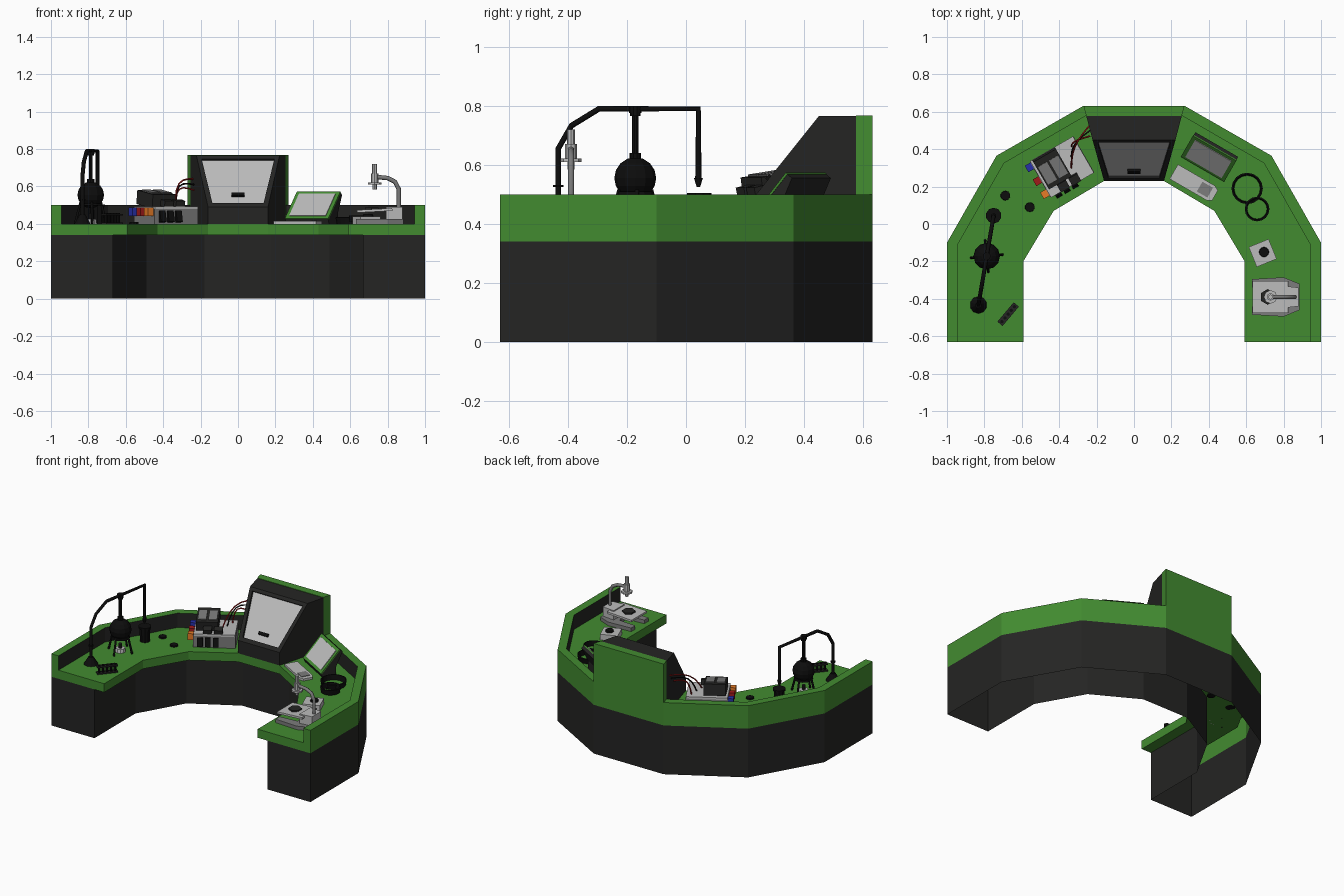
import bpy, bmesh, math
from mathutils import Vector, Matrix

if "Cube" in bpy.data.objects:
    bpy.data.objects.remove(bpy.data.objects["Cube"])


def mat(name, r, g, b):
    m = bpy.data.materials.new(name)
    m.diffuse_color = (r, g, b, 1)
    m.use_nodes = True
    m.node_tree.nodes["Principled BSDF"].inputs["Base Color"].default_value = m.diffuse_color
    return m


GREEN = mat("green", .055, .26, .03)
DARK = mat("charcoal", .018, .018, .017)
BLACK = mat("black", .004, .004, .004)
LIGHT = mat("light_grey", .5, .5, .5)
MID = mat("mid_grey", .2, .2, .2)
RED = mat("red", .35, .01, .01)
BLUE = mat("blue", .02, .03, .4)
ORANGE = mat("orange", .8, .2, .02)


def finish(bm, name, mats, recalc=True):
    if recalc:
        bmesh.ops.recalc_face_normals(bm, faces=bm.faces)
    me = bpy.data.meshes.new(name)
    bm.to_mesh(me)
    bm.free()
    for m in mats:
        me.materials.append(m)
    ob = bpy.data.objects.new(name, me)
    bpy.context.collection.objects.link(ob)
    return ob


def box(name, loc, size, m, rz=0, rx=0, ry=0):
    bm = bmesh.new()
    M = (Matrix.Translation(loc) @ Matrix.Rotation(math.radians(rz), 4, 'Z')
         @ Matrix.Rotation(math.radians(ry), 4, 'Y') @ Matrix.Rotation(math.radians(rx), 4, 'X')
         @ Matrix.Diagonal((*size, 1)))
    bmesh.ops.create_cube(bm, size=1, matrix=M)
    return finish(bm, name, [m])


def cone(name, x, y, z0, z1, r0, r1, m, n=10):
    bm = bmesh.new()
    bmesh.ops.create_cone(bm, cap_ends=True, segments=n, radius1=r0, radius2=r1, depth=z1 - z0,
                          matrix=Matrix.Translation((x, y, (z0 + z1) / 2)))
    return finish(bm, name, [m])


def prism(name, pts, z0, z1, m, M=Matrix()):
    """Extrude a flat outline from z0 to z1, then move it by M."""
    bm = bmesh.new()
    f = bm.faces.new([bm.verts.new((x, y, z0)) for x, y in pts])
    r = bmesh.ops.extrude_face_region(bm, geom=[f])
    bmesh.ops.translate(bm, vec=(0, 0, z1 - z0), verts=[v for v in r["geom"] if isinstance(v, bmesh.types.BMVert)])
    bm.transform(M)
    return finish(bm, name, [m])


def tube(name, pts, r, m):
    cu = bpy.data.curves.new(name, 'CURVE')
    cu.dimensions = '3D'
    cu.bevel_depth, cu.bevel_resolution, cu.use_fill_caps = r, 1, True
    s = cu.splines.new('POLY')
    s.points.add(len(pts) - 1)
    for p, c in zip(s.points, pts):
        p.co = (*c, 1)
    cu.materials.append(m)
    ob = bpy.data.objects.new(name, cu)
    bpy.context.collection.objects.link(ob)
    return ob


def frame(cx, cy, deg):
    """Local-to-world placement on the desk top."""
    M = Matrix.Translation((cx, cy, 0)) @ Matrix.Rotation(math.radians(deg), 4, 'Z')
    return lambda x, y, z: M @ Vector((x, y, z))


# ---- horseshoe desk -------------------------------------------------
def outline(half):
    return [(-x, y) for x, y in half] + [(x, y) for x, y in reversed(half)]


OUT = outline([(1, -.63), (1, -.1), (.735, .365), (.27, .632)])
RIM = outline([(.945, -.63), (.945, -.115), (.695, .325), (.255, .58)])
INN = outline([(.592, -.63), (.592, -.2), (.43, .07), (.16, .23)])
BAS = outline([(.667, -.63), (.667, -.18), (.49, .13), (.18, .305)])


def loft(name, strips, caps, mats):
    """Strips join two outlines at given heights; caps close the two arm ends."""
    bm = bmesh.new()
    for (a, za), (b, zb), mi in strips:
        va = [bm.verts.new((*p, za)) for p in a]
        vb = [bm.verts.new((*p, zb)) for p in b]
        for i in range(len(a) - 1):
            bm.faces.new((va[i], vb[i], vb[i + 1], va[i + 1])).material_index = mi
    for end in (0, -1):
        vs = [bm.verts.new((*o[end], z)) for o, z in caps]
        bm.faces.new(vs if end == 0 else vs[::-1])
    bmesh.ops.remove_doubles(bm, verts=bm.verts, dist=1e-4)
    return finish(bm, name, mats)


loft("desk_base", [((OUT, 0), (OUT, .34), 0), ((BAS, .34), (BAS, 0), 0)],
     [(OUT, 0), (OUT, .34), (BAS, .34), (BAS, 0)], [DARK])
section = [(BAS, .34), (INN, .34), (INN, .40), (RIM, .40), (RIM, .50), (OUT, .50), (OUT, .34)]
loft("desk_top", [(section[i], section[i + 1], int(i == 3)) for i in range(6)],
     section[1:], [GREEN, DARK])

# ---- centre console -------------------------------------------------
prism("console_back_panel", [(-.27, .632), (.27, .632), (.255, .577), (-.255, .577)], .40, .768, GREEN)
bm = bmesh.new()
prof = [(.577, .40, .255), (.577, .765, .255), (.45, .765, .222), (.23, .49, .16), (.23, .40, .16)]
L = [bm.verts.new((-w, y, z)) for y, z, w in prof]
R = [bm.verts.new((w, y, z)) for y, z, w in prof]
bm.faces.new(L)
bm.faces.new(R[::-1])
faces = [bm.faces.new((L[i], R[i], R[(i + 1) % 5], L[(i + 1) % 5])) for i in range(5)]
bmesh.ops.recalc_face_normals(bm, faces=bm.faces)
bmesh.ops.inset_region(bm, faces=[faces[2]], thickness=.036, depth=0)
bmesh.ops.inset_region(bm, faces=[faces[2]], thickness=.002, depth=-.012)
faces[2].material_index = 1
finish(bm, "console_body", [DARK, LIGHT])
box("console_handle", (0, .281, .556), (.07, .02, .016), BLACK, rx=51)

# ---- tilted monitor and keypad on the right --------------------------
P = frame(.405, .36, -30)
side = [(-.065, .40), (-.075, .425), (.055, .57), (.075, .555), (.03, .46), (.03, .40)]
turn = Matrix.Translation((.405, .36, 0)) @ Matrix.Rotation(math.radians(-30), 4, 'Z')
swap = Matrix(((0, 0, 1, 0), (1, 0, 0, 0), (0, 1, 0, 0), (0, 0, 0, 1)))
prism("monitor_body", side, -.132, .132, DARK, turn @ swap)
tilt = math.degrees(math.atan2(.145, .13))
box("monitor_bezel", P(0, -.01, .4985), (.268, .195, .008), GREEN, -30, tilt)
box("monitor_screen", P(0, -.013, .501), (.225, .155, .008), LIGHT, -30, tilt)
turn = Matrix.Translation((.325, .215, 0)) @ Matrix.Rotation(math.radians(-30), 4, 'Z')
prism("keypad", [(-.13, -.045), (.1, -.045), (.125, -.03), (.125, .03), (.1, .045), (-.13, .045)], .40, .415, LIGHT, turn)
prism("keypad_window", [(.03, -.03), (.095, -.03), (.095, .03), (.03, .03)], .41, .418, MID, turn)

# ---- thin bands ------------------------------------------------------
for i, (x, y, r, z) in enumerate([(.605, .19, .084, .40), (.658, .08, .066, .41)]):
    bm = bmesh.new()
    bmesh.ops.create_cone(bm, cap_ends=False, segments=16, radius1=r * .92, radius2=r, depth=.035,
                          matrix=Matrix.Translation((x, y, z + .0175)))
    ob = finish(bm, f"band_{i + 1}", [BLACK])
    ob.modifiers.new("thickness", 'SOLIDIFY').thickness = .008

# ---- small box with knob ---------------------------------------------
box("knob_box", (.688, -.155, .42), (.115, .115, .04), LIGHT, 22)
cone("knob", .695, -.15, .44, .452, .027, .025, BLACK, 12)

# ---- microscope ------------------------------------------------------
prism("microscope_foot", [(.63, -.485), (.80, -.495), (.885, -.46), (.885, -.32), (.80, -.285), (.63, -.295),
                          (.63, -.34), (.76, -.35), (.76, -.43), (.63, -.44)], .40, .425, MID)
prism("microscope_pillar", [(.79, -.45), (.88, -.44), (.88, -.34), (.79, -.33)], .42, .49, LIGHT)
box("microscope_stage", (.73, -.39, .472), (.19, .17, .014), LIGHT, ry=-3)
cone("stage_disc", .715, -.39, .478, .488, .042, .042, DARK, 6)
tube("microscope_arm", [(.86, -.39, .48), (.86, -.39, .585), (.84, -.39, .625), (.80, -.39, .645), (.73, -.39, .652)], .012, MID)
for z0, z1, r in [(.585, .61, .012), (.61, .622, .036), (.622, .67, .02), (.67, .72, .013)]:
    cone("microscope_tube", .73, -.39, z0, z1, r, r, LIGHT, 8)

# ---- instrument with cables on the left -------------------------------
P = frame(-.385, .305, 30)
box("instrument_body", P(0, 0, .44), (.27, .22, .08), MID, 30)
box("instrument_top", P(0, 0, .487), (.265, .225, .014), LIGHT, 30)
box("instrument_display", P(-.05, .02, .532), (.14, .17, .075), DARK, 30, 8)
for i in (-1, 1):
    box("instrument_display_plate", P(-.05 + i * .034, .01, .572), (.055, .11, .006), MID, 30, 8)
    box("instrument_module", P(-.01 + i * .035, -.09, .51), (.055, .045, .035), DARK, 30, 12)
for i in range(3):
    box("instrument_slot", P(-.09 + i * .05, -.117, .44), (.035, .02, .06), BLACK, 30, -12)
for m, y, n in ((BLUE, .085, "blue"), (RED, 0, "red"), (ORANGE, -.08, "orange")):
    box(n + "_knob", P(-.152, y, .465), (.035, .04, .045), m, 30)
for i, m in enumerate((RED, BLACK, RED)):
    a, b = P(.04 + .03 * i, -.03 + .05 * i, .49), Vector((-.235, .53 - .03 * i, .64 - .03 * i))
    pts = [a.lerp(b, t / 6) + Vector((-.03, 0, .05)) * math.sin(math.pi * t / 6) for t in range(7)]
    tube(f"cable_{i + 1}", pts, .0045, m)

# ---- distilling apparatus --------------------------------------------
def along(y):
    return -.787 + (y + .17) * .17


fx, fy = along(-.172), -.172
bm = bmesh.new()
bmesh.ops.create_uvsphere(bm, u_segments=12, v_segments=8, radius=.071, matrix=Matrix.Translation((fx, fy, .555)))
finish(bm, "flask", [BLACK])
for z0, z1, r in [(.61, .64, .02), (.63, .79, .011), (.765, .775, .017), (.775, .80, .021)]:
    cone("flask_neck", fx, fy, z0, z1, r, r, BLACK)
path = [(-.433, .45), (-.433, .655), (-.388, .733), (-.295, .79), (.042, .79), (.042, .55)]
tube("still_pipe", [(along(y), y, z) for y, z in path], .011, BLACK)
cone("pipe_nozzle", along(.042), .042, .525, .555, .006, .015, BLACK)
cone("pipe_base", along(-.433), -.433, .40, .45, .046, .016, BLACK)
cone("pipe_collar", along(-.433), -.433, .525, .532, .017, .017, BLACK)
cone("collecting_jar", along(.045), .045, .40, .495, .033, .036, BLACK)
cone("collecting_jar_rim", along(.045), .045, .492, .504, .042, .042, BLACK)
cone("tripod_ring", fx, fy, .498, .51, .062, .06, BLACK, 12)
for k in range(4):
    d = Vector((math.cos(k * math.pi / 2 + .1), math.sin(k * math.pi / 2 + .1), 0))
    c = Vector((fx, fy, 0))
    tube("tripod_leg", [c + d * .055 + Vector((0, 0, .515)), c + d * .085 + Vector((0, 0, .40))], .007, BLACK)
cone("burner", fx, fy, .40, .425, .035, .03, LIGHT)
cone("burner_nozzle", fx, fy, .425, .455, .012, .012, DARK)
for i, (x, y) in enumerate([(-.688, .152), (-.557, .09)]):
    cone(f"desk_disc_{i + 1}", x, y, .392, .41, .027, .025, BLACK)

# ---- test tube rack --------------------------------------------------
P = frame(-.673, -.482, 50)
box("rack_shelf", P(0, 0, .448), (.135, .036, .008), DARK, 50)
box("rack_floor", P(0, 0, .404), (.135, .036, .008), DARK, 50)
for i in range(5):
    q = P(-.052 + i * .026, 0, 0)
    cone("rack_tube", q.x, q.y, .405, .458, .009, .009, BLACK, 8)
